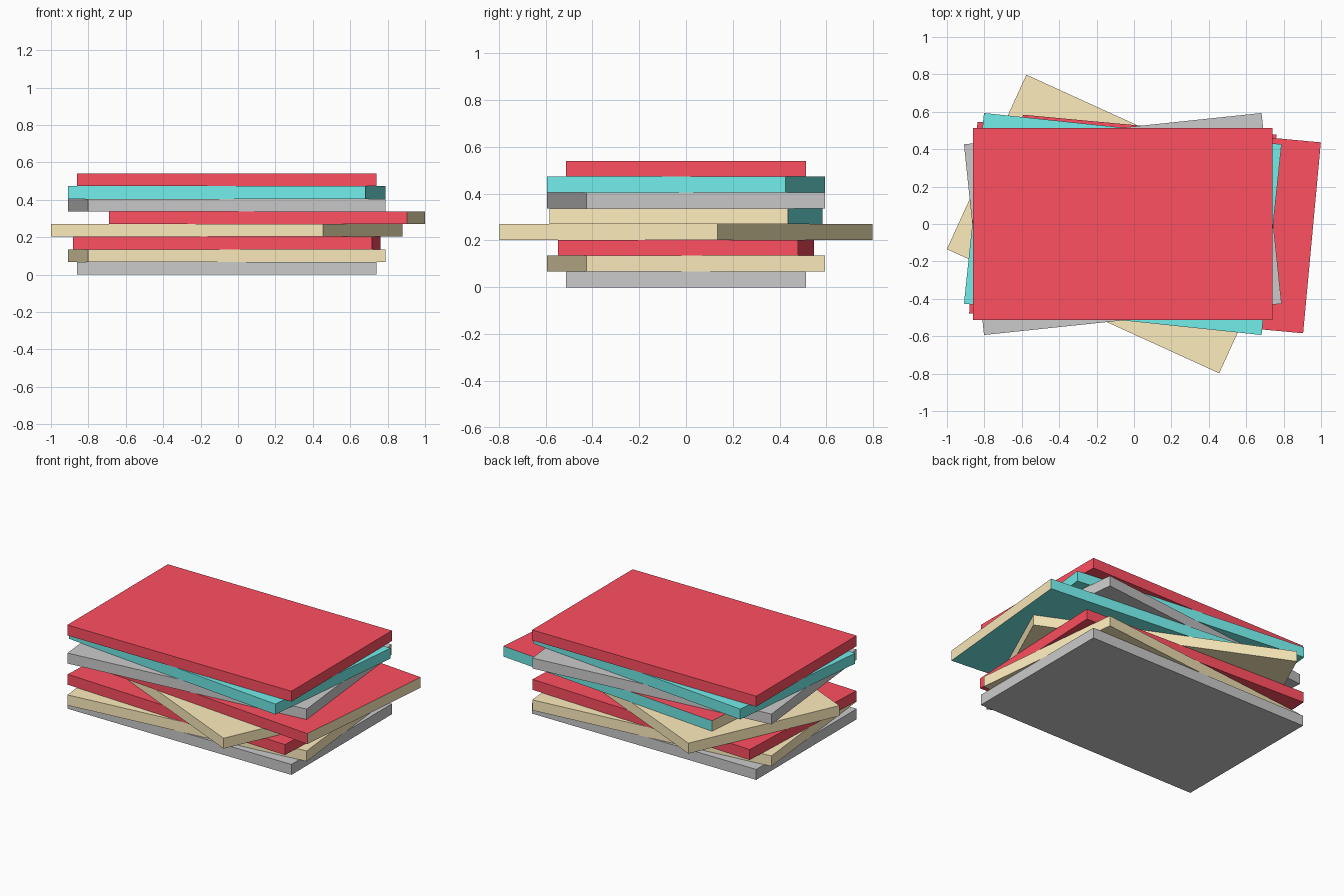
import bpy
from math import radians

if "Cube" in bpy.data.objects:
    bpy.data.objects.remove(bpy.data.objects["Cube"])

SIZE = (1.6, 1.025)
THICK = 0.0675
CENTRE_X = -0.06

COLOURS = {
    "red": (1.0, 0.08, 0.12, 1),
    "tan": (0.99, 0.85, 0.51, 1),
    "teal": (0.17, 0.85, 0.82, 1),
}
mats = {}
for name, colour in COLOURS.items():
    mats[name] = bpy.data.materials.new(name)
    mats[name].diffuse_color = colour


def slab(name, level, angle, colour=None, x=CENTRE_X):
    """One flat board of the stack, turned about its own centre."""
    bpy.ops.mesh.primitive_cube_add(
        size=1, location=(x, 0, (level + 0.5) * THICK),
        rotation=(0, 0, radians(angle)))
    ob = bpy.context.object
    ob.name = name
    ob.scale = (*SIZE, THICK)
    bpy.ops.object.transform_apply(location=False, rotation=False, scale=True)
    if colour:
        ob.data.materials.append(mats[colour])
    return ob


# Stack from the bottom up
slab("bottom_grey_board", 0, 0)
slab("lower_tan_board", 1, 6, "tan")
slab("lower_red_board", 2, -2.45, "red")
slab("twisted_tan_board", 3, -24.5, "tan")
mixed = slab("shifted_mixed_board", 4, -5.3, "red", x=0.155)
slab("upper_grey_board", 5, 6)
slab("upper_teal_board", 6, -6, "teal")
slab("top_red_board", 7, 0, "red")

# Mixed board: red top and front, tan ends, teal back and underside
mixed.data.materials.append(mats["tan"])
mixed.data.materials.append(mats["teal"])
for face in mixed.data.polygons:
    n = face.normal
    if abs(n.x) > 0.5:
        face.material_index = 1
    elif n.y > 0.5 or n.z < -0.5:
        face.material_index = 2

for m in bpy.data.materials:
    if m.users and not m.is_grease_pencil:
        m.use_nodes = True
        m.node_tree.nodes["Principled BSDF"].inputs["Base Color"].default_value = m.diffuse_color
